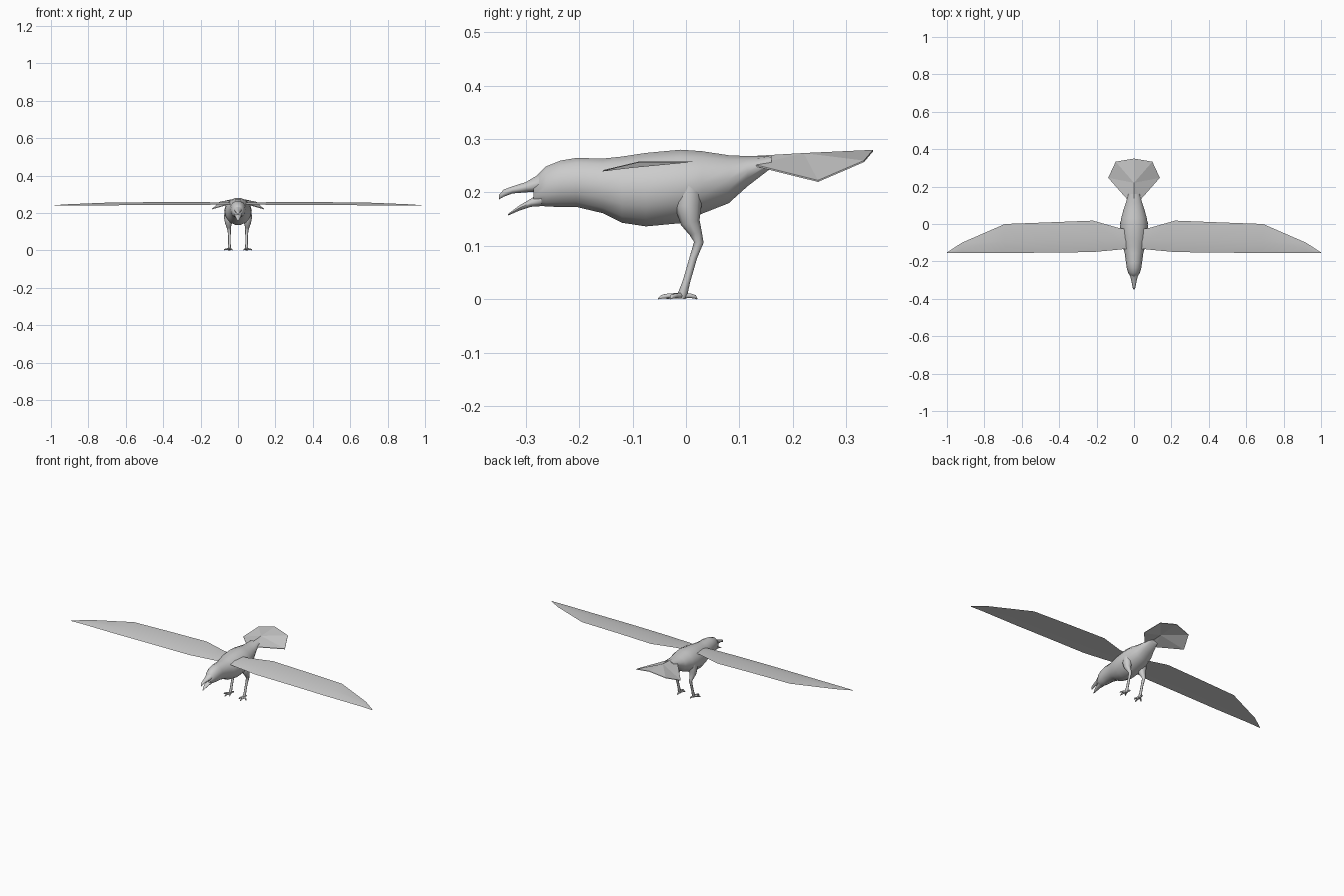
import bpy, bmesh, math
from mathutils import Vector

cube = bpy.data.objects.get("Cube")
if cube:
    bpy.data.objects.remove(cube, do_unlink=True)

grey = bpy.data.materials.new("plain_grey")
grey.use_nodes = True
colour = (0.6, 0.6, 0.6, 1)
grey.diffuse_color = colour
grey.node_tree.nodes["Principled BSDF"].inputs["Base Color"].default_value = colour


def loft(name, rings, angle=60, mirror=False):
    """Skin a list of closed rings, cap both ends, optionally mirror across x."""
    bm = bmesh.new()
    loops = [[bm.verts.new(p) for p in ring] for ring in rings]
    n = len(loops[0])
    for a, b in zip(loops, loops[1:]):
        for i in range(n):
            j = (i + 1) % n
            bm.faces.new((a[i], a[j], b[j], b[i]))
    bm.faces.new(loops[0])
    bm.faces.new(loops[-1])
    bmesh.ops.recalc_face_normals(bm, faces=bm.faces)
    mesh = bpy.data.meshes.new(name)
    bm.to_mesh(mesh)
    bm.free()
    mesh.materials.append(grey)
    obj = bpy.data.objects.new(name, mesh)
    bpy.context.collection.objects.link(obj)
    if mirror:
        obj.modifiers.new("mirror", 'MIRROR')
    bpy.ops.object.select_all(action='DESELECT')
    obj.select_set(True)
    bpy.context.view_layer.objects.active = obj
    bpy.ops.object.shade_smooth_by_angle(angle=math.radians(angle))
    return obj


def along_y(stations, sides=14):
    """Elliptical rings from (y, top, bottom, half width)."""
    rings = []
    for y, top, bottom, w in stations:
        turn = [2 * math.pi * i / sides for i in range(sides)]
        rings.append([(w * math.cos(t), y, (top + bottom) / 2 + (top - bottom) / 2 * math.sin(t))
                      for t in turn])
    return rings


def tube(path, sides=8):
    """Round rings square to a path of (x, y, z, radius)."""
    pts = [Vector(p[:3]) for p in path]
    rings = []
    for i, p in enumerate(pts):
        d = (pts[min(i + 1, len(pts) - 1)] - pts[max(i - 1, 0)]).normalized()
        ref = Vector((0, 0, 1)) if abs(d.z) < 0.6 else Vector((0, 1, 0))
        u = d.cross(ref).normalized()
        v = d.cross(u)
        rings.append([p + path[i][3] * (u * math.cos(t) + v * math.sin(t))
                      for t in (2 * math.pi * k / sides for k in range(sides))])
    return rings


# Head and body
loft("body", along_y([
    (-0.285, 0.228, 0.178, 0.017), (-0.262, 0.251, 0.174, 0.031),
    (-0.235, 0.262, 0.173, 0.039), (-0.205, 0.267, 0.173, 0.043),
    (-0.155, 0.266, 0.161, 0.050), (-0.12, 0.270, 0.143, 0.060),
    (-0.075, 0.277, 0.136, 0.071), (-0.01, 0.283, 0.142, 0.074),
    (0.03, 0.280, 0.160, 0.069), (0.08, 0.272, 0.180, 0.055),
    (0.115, 0.270, 0.212, 0.043), (0.16, 0.270, 0.247, 0.030)]))

# Open beak
loft("upper_beak", along_y([
    (-0.275, 0.236, 0.202, 0.022), (-0.3, 0.221, 0.201, 0.015),
    (-0.325, 0.213, 0.199, 0.010), (-0.341, 0.207, 0.193, 0.007),
    (-0.35, 0.197, 0.188, 0.002)], 10))
loft("lower_beak", along_y([
    (-0.27, 0.204, 0.175, 0.021), (-0.29, 0.190, 0.174, 0.015),
    (-0.312, 0.177, 0.167, 0.010), (-0.333, 0.161, 0.158, 0.002)], 10))

# Wings: (x, front y, back y, base z)
wing = []
for x, front, back, z in [(0.02, -0.13, -0.03, 0.255), (0.08, -0.137, -0.022, 0.255),
                          (0.22, -0.15, 0.018, 0.255), (0.45, -0.153, 0.009, 0.255),
                          (0.69, -0.155, 0.0, 0.253), (0.92, -0.155, -0.1, 0.246),
                          (1.0, -0.156, -0.152, 0.241)]:
    chord = back - front
    mid = front + 0.4 * chord
    thick = 0.025 * chord
    wing.append([(x, front, z - 0.07 * chord), (x, mid, z + thick),
                 (x, back, z + 0.025 * chord), (x, mid, z - thick)])
loft("wings", wing, 40, mirror=True)

# Fan tail, drooping at the sides
fan = [(0, 0.10, 0.268), (0.035, 0.13, 0.253), (0.138, 0.247, 0.224),
       (0.098, 0.333, 0.261), (0, 0.35, 0.281)]
outline = fan + [(-x, y, z) for x, y, z in fan[-2:0:-1]]
bm = bmesh.new()
centre = [bm.verts.new((0, 0.22, 0.275 + dz)) for dz in (0, -0.005)]
rims = [[bm.verts.new((x, y, z + dz)) for x, y, z in outline] for dz in (0, -0.003)]
for i in range(len(outline)):
    j = (i + 1) % len(outline)
    for hub, rim in zip(centre, rims):
        bm.faces.new((hub, rim[i], rim[j]))
    bm.faces.new((rims[0][i], rims[0][j], rims[1][j], rims[1][i]))
bmesh.ops.recalc_face_normals(bm, faces=bm.faces)
mesh = bpy.data.meshes.new("tail")
bm.to_mesh(mesh)
bm.free()
mesh.materials.append(grey)
bpy.context.collection.objects.link(bpy.data.objects.new("tail", mesh))

# Legs
loft("legs", tube([
    (0.045, 0.005, 0.21, 0.027), (0.05, 0.004, 0.175, 0.025),
    (0.051, 0.008, 0.145, 0.018), (0.049, 0.018, 0.126, 0.012),
    (0.047, 0.024, 0.108, 0.009), (0.046, 0.014, 0.08, 0.007),
    (0.046, 0.001, 0.035, 0.007), (0.046, -0.006, 0.012, 0.009),
    (0.046, -0.008, 0.003, 0.007)]), mirror=True)

# Toes: three forward, one back
toes = {"inner": (0.030, -0.036), "middle": (0.052, -0.052),
        "outer": (0.075, -0.030), "hind": (0.042, 0.021)}
for label, (x, y) in toes.items():
    hx, hy = 0.046, -0.008
    loft(label + "_toes", tube([
        (hx, hy, 0.008, 0.006),
        (hx + 0.55 * (x - hx), hy + 0.55 * (y - hy), 0.008, 0.005),
        (hx + 0.85 * (x - hx), hy + 0.85 * (y - hy), 0.006, 0.004),
        (x, y, 0.002, 0.001)], 6), mirror=True)

# Drop the feet exactly onto the ground
bpy.context.view_layer.update()
low = min((o.matrix_world @ Vector(c)).z for o in bpy.context.scene.objects
          if o.type == 'MESH' for c in o.bound_box)
for o in bpy.context.scene.objects:
    if o.type == 'MESH':
        o.location.z -= low
